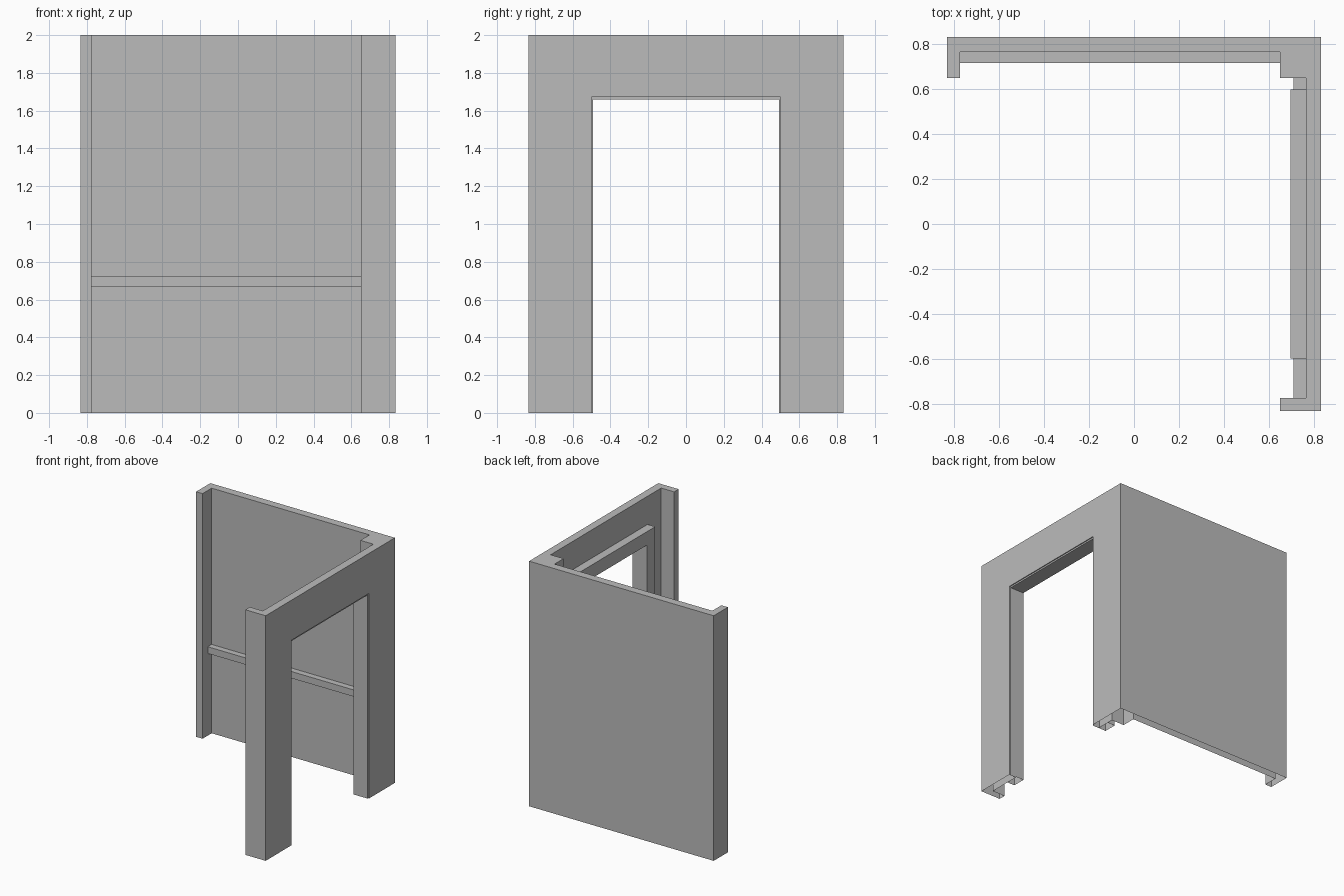
import bpy
import bmesh

cube = bpy.data.objects.get("Cube")
if cube:
    bpy.data.objects.remove(cube, do_unlink=True)

grey = bpy.data.materials.new("plain grey")
grey.use_nodes = True
GREY = (0.5, 0.5, 0.5, 1)
grey.diffuse_color = GREY
grey.node_tree.nodes["Principled BSDF"].inputs["Base Color"].default_value = GREY

H = 2.0          # wall height
E = 0.833        # outer half width
W = 0.767        # inner wall plane
P = 0.65         # pillar depth line
N = -0.775       # inner side of the end posts
RAIL_Z = (0.67, 0.725)


def prism(name, points, depth, open_bottom=False):
    """Extrude a flat outline by a vector; optionally leave the floor side open."""
    bm = bmesh.new()
    face = bm.faces.new([bm.verts.new(p) for p in points])
    ext = bmesh.ops.extrude_face_region(bm, geom=[face], use_keep_orig=True)
    moved = [v for v in ext["geom"] if isinstance(v, bmesh.types.BMVert)]
    bmesh.ops.translate(bm, verts=moved, vec=depth)
    bmesh.ops.recalc_face_normals(bm, faces=bm.faces)
    if open_bottom:
        drop_floor(bm)
    mesh = bpy.data.meshes.new(name)
    bm.to_mesh(mesh)
    bm.free()
    mesh.materials.append(grey)
    obj = bpy.data.objects.new(name, mesh)
    bpy.context.collection.objects.link(obj)
    return obj


def drop_floor(bm):
    floor = [f for f in bm.faces if all(abs(v.co.z) < 1e-4 for v in f.verts)]
    bmesh.ops.delete(bm, geom=floor, context="FACES")


def box(name, x, y, z):
    base = [(x[0], y[0], z[0]), (x[1], y[0], z[0]), (x[1], y[1], z[0]), (x[0], y[1], z[0])]
    return prism(name, base, (0, 0, z[1] - z[0]))


def arch(name, x0, x1, inner, outer):
    """U-shaped door surround; inner and outer are (half width, top height)."""
    (a, h), (b, t) = inner, outer
    outline = [(-b, 0), (-b, t), (b, t), (b, 0), (a, 0), (a, h), (-a, h), (-a, 0)]
    return prism(name, [(x0, y, z) for y, z in outline], (x1 - x0, 0, 0), True)


# Wall shell: back wall, corner pillar, door wall and two end posts in one plan
plan = [(-E, E), (E, E), (E, -E), (P, -E), (P, N), (W, N),
        (W, P), (P, P), (P, W), (N, W), (N, P), (-E, P)]
walls = prism("walls", [(x, y, 0) for x, y in plan], (0, 0, H))

# Doorway opening
cutter = box("doorway_cutter", (0.7, 0.9), (-0.5, 0.5), (-0.2, 1.673))
cutter.hide_render = True
mod = walls.modifiers.new("doorway", "BOOLEAN")
mod.object = cutter
mod.operation = "DIFFERENCE"
mod.solver = "EXACT"
bpy.context.view_layer.update()
cut = bpy.data.meshes.new_from_object(walls.evaluated_get(bpy.context.evaluated_depsgraph_get()))
walls.modifiers.clear()
bm = bmesh.new()
bm.from_mesh(cut)
drop_floor(bm)
bm.to_mesh(cut)
bm.free()
walls.data = cut
bpy.data.objects.remove(cutter, do_unlink=True)

# Door casing on the inside and thin lining through the wall
arch("door_casing", 0.698, W, (0.492, 1.66), (0.6, 1.77))
arch("door_lining", W, 0.825, (0.492, 1.66), (0.5, 1.673))

# Chair rails
box("back_rail", (N, P), (0.717, W), RAIL_Z)
box("door_rail_rear", (0.71, W), (0.6, P), RAIL_Z)
box("door_rail_front", (0.71, W), (N, -0.6), RAIL_Z)
